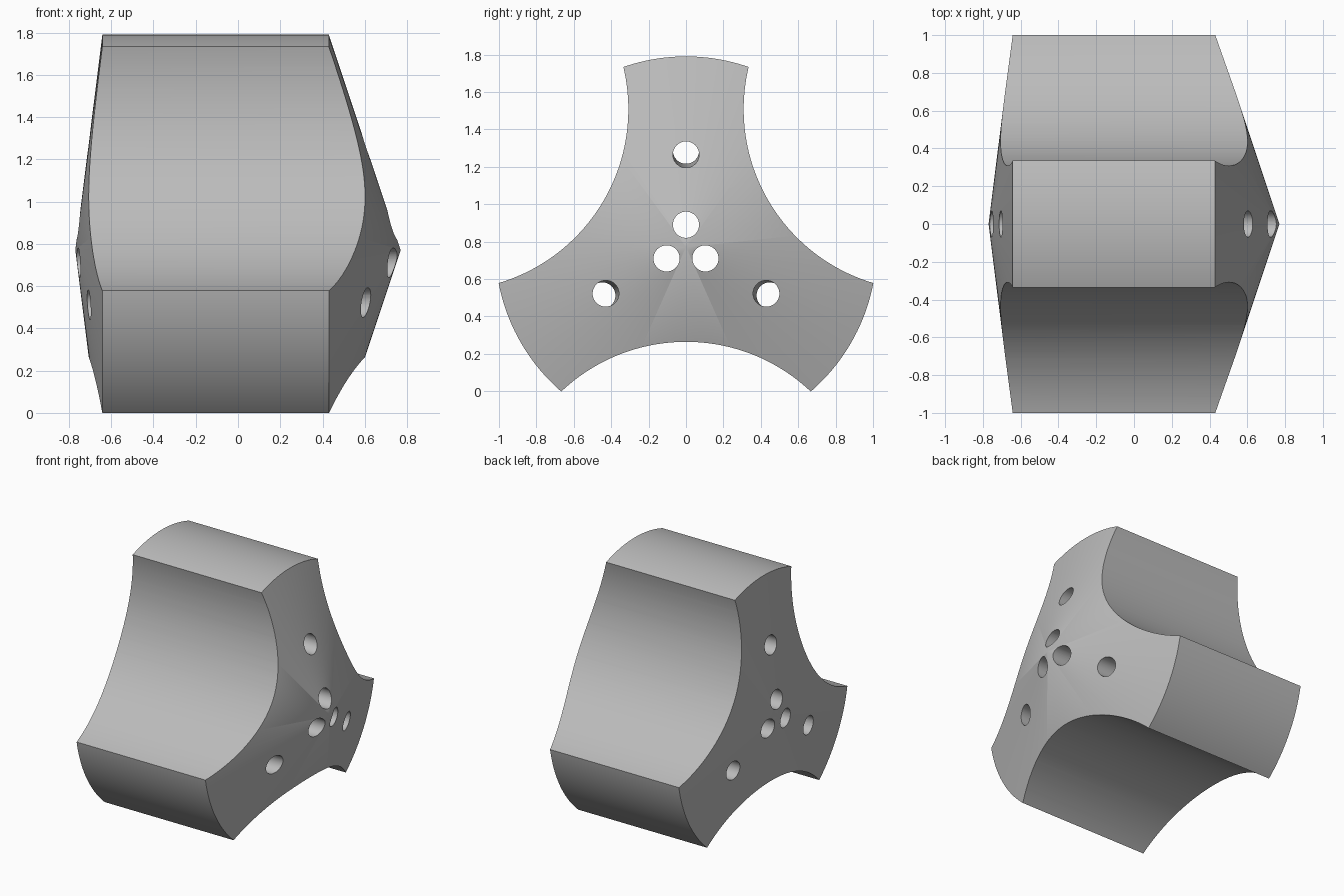
import bpy, bmesh
from math import radians, sin, cos
from mathutils import Matrix, Vector

default = bpy.data.objects.get("Cube")
if default:
    bpy.data.objects.remove(default, do_unlink=True)

AXIS_Z = 0.77        # height of the main axis, which runs along x
RADIUS = 1.02        # radius at the arm tips
SCOOP_R = 0.97       # radius of the three concave scoops
SCOOP_DIST = 1.476   # distance of scoop centres from the axis
HOLE_R = 0.07


def make_object(name, bm):
    bmesh.ops.recalc_face_normals(bm, faces=bm.faces)
    mesh = bpy.data.meshes.new(name)
    bm.to_mesh(mesh)
    bm.free()
    obj = bpy.data.objects.new(name, mesh)
    bpy.context.collection.objects.link(obj)
    return obj


def radial(x, angle, dist):
    """Point at a given angle (from +y) and distance around the main axis."""
    a = radians(angle)
    return Vector((x, dist * cos(a), AXIS_Z + dist * sin(a)))


def rod(name, start, end, radius, sides):
    """Cylinder between two points."""
    along = end - start
    bm = bmesh.new()
    turn = along.to_track_quat('Z', 'Y').to_matrix().to_4x4()
    bmesh.ops.create_cone(bm, cap_ends=True, segments=sides, radius1=radius, radius2=radius,
                          depth=along.length,
                          matrix=Matrix.Translation((start + end) / 2) @ turn)
    return make_object(name, bm)


# Grey material
grey = bpy.data.materials.new("plain grey")
grey.use_nodes = True
colour = (0.5, 0.5, 0.5, 1)
grey.diffuse_color = colour
grey.node_tree.nodes["Principled BSDF"].inputs["Base Color"].default_value = colour

# Body: drum with a steep cone on the right end and a shallow cone on the left
profile = [(-0.77, 0), (-0.642, RADIUS), (0.43, RADIUS), (0.77, 0)]
bm = bmesh.new()
verts = [bm.verts.new((x, 0, AXIS_Z + r)) for x, r in profile]
edges = [bm.edges.new(pair) for pair in zip(verts, verts[1:])]
bmesh.ops.spin(bm, geom=verts + edges, cent=(0, 0, AXIS_Z), axis=(1, 0, 0),
               angle=radians(360), steps=180, use_merge=False)
bmesh.ops.remove_doubles(bm, verts=bm.verts, dist=0.0001)
body = make_object("three_armed_body", bm)
body.data.materials.append(grey)

# Cutters: three scoops between the arms, three inner and three outer holes
cutters = []
for arm in (90, 210, 330):
    scoop = arm + 60
    cutters.append(rod("scoop_cutter", radial(-1, scoop, SCOOP_DIST),
                       radial(1, scoop, SCOOP_DIST), SCOOP_R, 180))
    cutters.append(rod("inner_hole_cutter", radial(-1, arm, 0.12),
                       radial(1, arm, 0.12), HOLE_R, 48))
    cutters.append(rod("outer_hole_cutter", radial(-1, arm, 0.521),
                       radial(1, arm, 0.489), HOLE_R, 48))

bpy.context.view_layer.objects.active = body
for cutter in cutters:
    cut = body.modifiers.new("cut", 'BOOLEAN')
    cut.operation = 'DIFFERENCE'
    cut.solver = 'EXACT'
    cut.object = cutter
    bpy.ops.object.modifier_apply(modifier=cut.name)
    bpy.data.objects.remove(cutter, do_unlink=True)

# Smooth curved faces, keep rims sharp
bpy.ops.object.select_all(action='DESELECT')
body.select_set(True)
bpy.ops.object.shade_smooth_by_angle(angle=radians(30))
